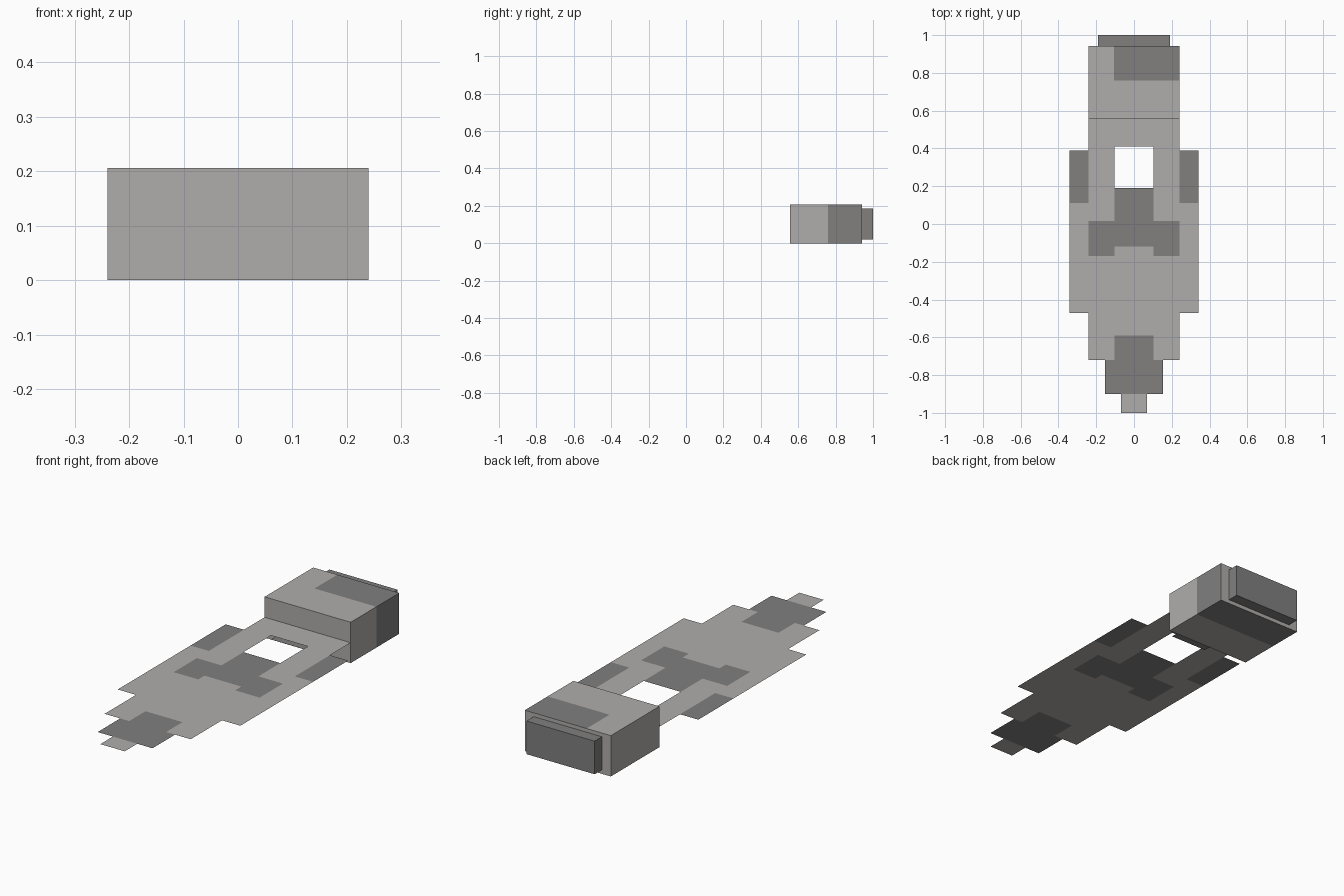
import bpy
import bmesh

if "Cube" in bpy.data.objects:
    bpy.data.objects.remove(bpy.data.objects["Cube"])


def material(name, value):
    m = bpy.data.materials.new(name)
    m.diffuse_color = (*value, 1)
    m.use_nodes = True
    m.node_tree.nodes["Principled BSDF"].inputs["Base Color"].default_value = m.diffuse_color
    return m


LIGHT, DARK = 0, 1
MATS = [material("light_grey", (0.43, 0.42, 0.41)),
        material("dark_grey", (0.22, 0.215, 0.213))]


def finish(name, bm):
    mesh = bpy.data.meshes.new(name)
    bm.to_mesh(mesh)
    bm.free()
    for m in MATS:
        mesh.materials.append(m)
    obj = bpy.data.objects.new(name, mesh)
    bpy.context.collection.objects.link(obj)
    return obj


def sheet(name, xs, ys, z, rule):
    """Flat sheet of grid cells; rule(x, y) gives a colour index or None for no cell."""
    bm = bmesh.new()
    grid = {}

    def vert(x, y):
        if (x, y) not in grid:
            grid[x, y] = bm.verts.new((x, y, z))
        return grid[x, y]

    for x0, x1 in zip(xs, xs[1:]):
        for y0, y1 in zip(ys, ys[1:]):
            colour = rule((x0 + x1) / 2, (y0 + y1) / 2)
            if colour is not None:
                f = bm.faces.new([vert(x0, y0), vert(x1, y0), vert(x1, y1), vert(x0, y1)])
                f.material_index = colour
    return finish(name, bm)


def box(name, lo, hi, cuts=(), rule=lambda c, n: DARK):
    """Box with optional plane cuts; rule(centre, normal) gives each face's colour."""
    bm = bmesh.new()
    bmesh.ops.create_cube(bm, size=1)
    for v in bm.verts:
        v.co = [a + (b - a) * (c + 0.5) for a, b, c in zip(lo, hi, v.co)]
    for co, no in cuts:
        bmesh.ops.bisect_plane(bm, geom=bm.verts[:] + bm.edges[:] + bm.faces[:],
                               plane_co=co, plane_no=no)
    bm.normal_update()
    for f in bm.faces:
        f.material_index = rule(f.calc_center_median(), f.normal)
    return finish(name, bm)


DECK_Z = 0.103


def deck_rule(x, y):
    x = abs(x)
    if y < -0.90:                                   # nose tip
        return LIGHT if x < 0.068 else None
    if y < -0.72:                                   # nose block
        return DARK if x < 0.153 else None
    if x > 0.24:                                    # side wings
        if not -0.47 < y < 0.39:
            return None
        return DARK if y > 0.11 else LIGHT
    if x < 0.103:                                   # centre strip with opening
        if 0.19 < y < 0.41:
            return None
        return DARK if y < -0.59 or -0.12 < y < 0.19 else LIGHT
    return DARK if -0.17 < y < 0.015 else LIGHT     # cross arms


# Thin stepped deck
half = [0.068, 0.103, 0.153, 0.24, 0.342]
sheet("deck", [-x for x in reversed(half)] + half,
      [-1, -0.90, -0.72, -0.59, -0.47, -0.17, -0.12, 0.015, 0.11, 0.19, 0.39, 0.41, 0.555],
      DECK_Z, deck_rule)

# Small dark sheet under the rear edge of the opening
sheet("opening_lip", [-0.103, 0.103], [0.41, 0.46], DECK_Z - 0.02, lambda x, y: DARK)


# Rear housing with a dark band over the top, right side and underside
def housing_rule(c, n):
    if c.y < 0.76 or abs(n.y) > 0.5 or n.x < -0.5:
        return LIGHT
    return LIGHT if n.z > 0.5 and c.x < -0.105 else DARK


box("rear_housing", (-0.24, 0.555, 0), (0.24, 0.942, 0.206),
    [((0, 0.76, 0), (0, 1, 0)), ((-0.105, 0, 0), (1, 0, 0))], housing_rule)

# Rear end plate
box("rear_plate", (-0.19, 0.942, 0.02), (0.19, 1.0, 0.187))
